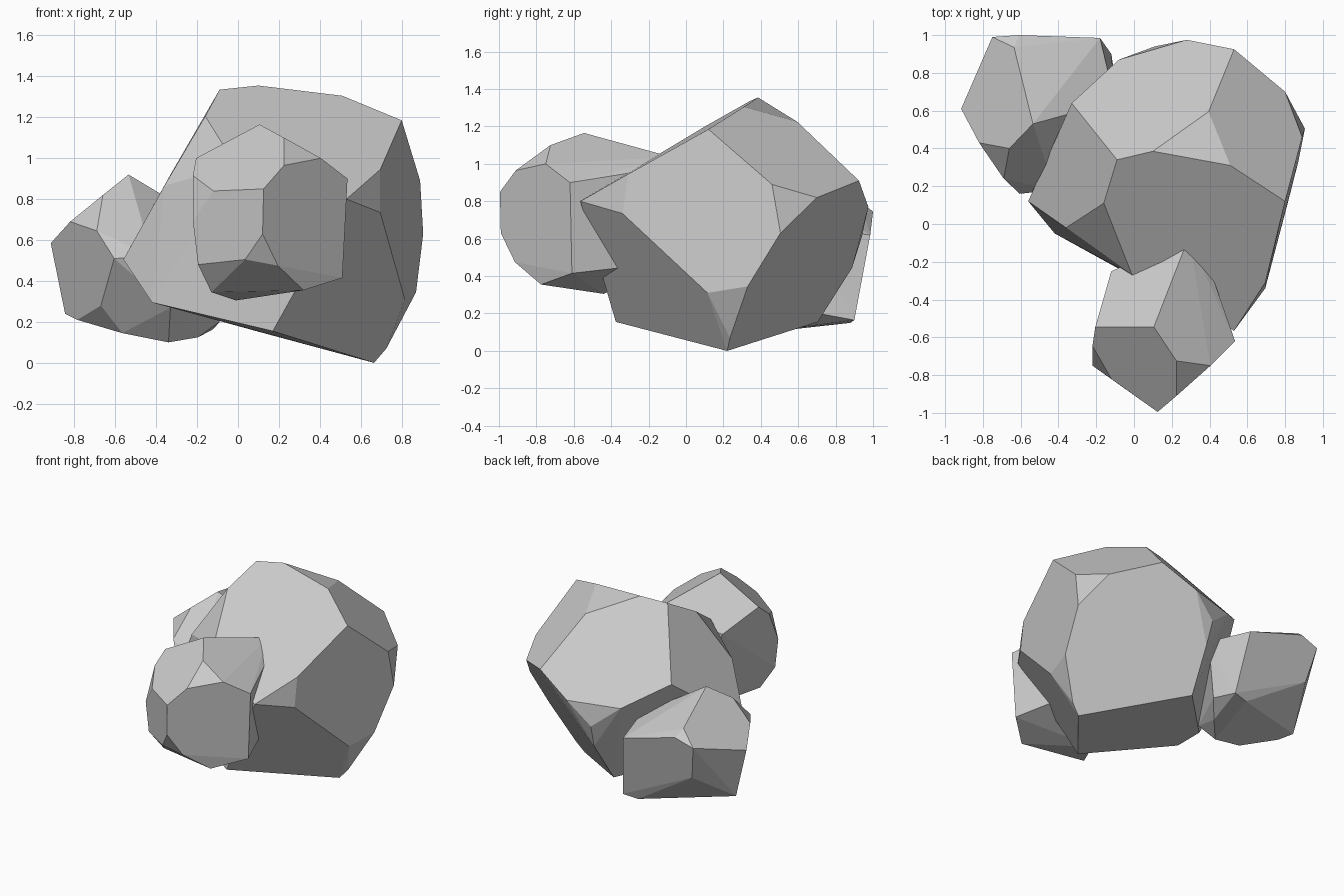
import bpy, bmesh, math


def boulder(name, corners):
    """Chiselled convex stone wrapped around its corner points."""
    bm = bmesh.new()
    for c in corners:
        bm.verts.new(c)
    hull = bmesh.ops.convex_hull(bm, input=bm.verts[:])
    spare = {g for g in hull["geom_interior"] + hull["geom_unused"]
             if isinstance(g, bmesh.types.BMVert)}
    bmesh.ops.delete(bm, geom=list(spare), context='VERTS')
    # merge near-coplanar triangles into broad flat facets
    bmesh.ops.dissolve_limit(bm, angle_limit=math.radians(5),
                             verts=bm.verts[:], edges=bm.edges[:])
    bmesh.ops.recalc_face_normals(bm, faces=bm.faces[:])
    mesh = bpy.data.meshes.new(name)
    bm.to_mesh(mesh)
    bm.free()
    obj = bpy.data.objects.new(name, mesh)
    bpy.context.collection.objects.link(obj)
    return obj


# large central stone
boulder("large_rock", [
    # crown
    (-.09, .34, 1.335), (.10, .385, 1.355), (.51, .31, 1.305),
    (.80, .12, 1.185), (.395, .595, 1.225), (-.16, .11, 1.205),
    # front and left edge
    (.695, -.31, .945), (.53, -.565, .80), (.695, -.34, .735),
    (-.01, -.27, .965), (-.36, -.02, .865), (-.56, .12, .505),
    # right side
    (.89, .46, .89), (.905, .505, .63), (.87, .33, .345), (.815, .115, .31),
    # back
    (.80, .70, .82), (.53, .925, .91), (.28, .975, .77), (-.08, .87, .765),
    (-.33, .64, .92), (.11, .94, .61), (.12, .888, .444),
    # underside
    (.665, .22, 0), (.725, .235, .07), (.17, -.375, .155),
    (.09, .705, .155), (-.42, -.05, .295), (-.42, .17, .295),
])

# stone behind on the left
boulder("left_rock", [
    # top ridge
    (-.535, .53, .92), (-.66, .40, .82), (-.635, .935, .795),
    (-.61, 1.0, .745), (-.75, .99, .70), (-.18, .985, .62),
    # front and left
    (-.82, .43, .69), (-.69, .24, .645), (-.915, .61, .585),
    (-.605, .16, .51), (-.42, .18, .52), (-.33, .27, .27), (-.67, .345, .28),
    (-.785, .55, .21), (-.845, .63, .24),
    # back and underside
    (-.70, .93, .45), (-.12, .90, .165), (-.23, .88, .15), (-.09, .71, .20),
    (-.565, .41, .145), (-.34, .43, .10), (-.195, .59, .125),
    (-.10, .65, .66),
])

# stone leaning on the front
boulder("front_rock", [
    # top
    (.105, -.545, 1.165), (.225, -.725, 1.10), (.405, -.75, 1.0),
    (.535, -.62, .90), (.225, -.91, .965), (-.205, -.545, 1.0),
    (.29, -.07, 1.035), (.36, -.12, .98),
    # front
    (.125, -.995, .85), (.12, -.99, .63), (.035, -.92, .505),
    (.195, -.915, .475), (-.12, -.82, .84), (-.22, -.645, .915),
    (-.22, -.75, .69), (-.195, -.75, .48),
    # left, right and underside
    (-.165, -.385, .935), (-.12, -.25, .89), (.53, -.61, .82),
    (.51, -.61, .415), (.32, -.775, .355), (-.13, -.67, .345),
    (-.01, -.44, .305), (.05, -.2, .42), (.40, -.3, .45),
])
